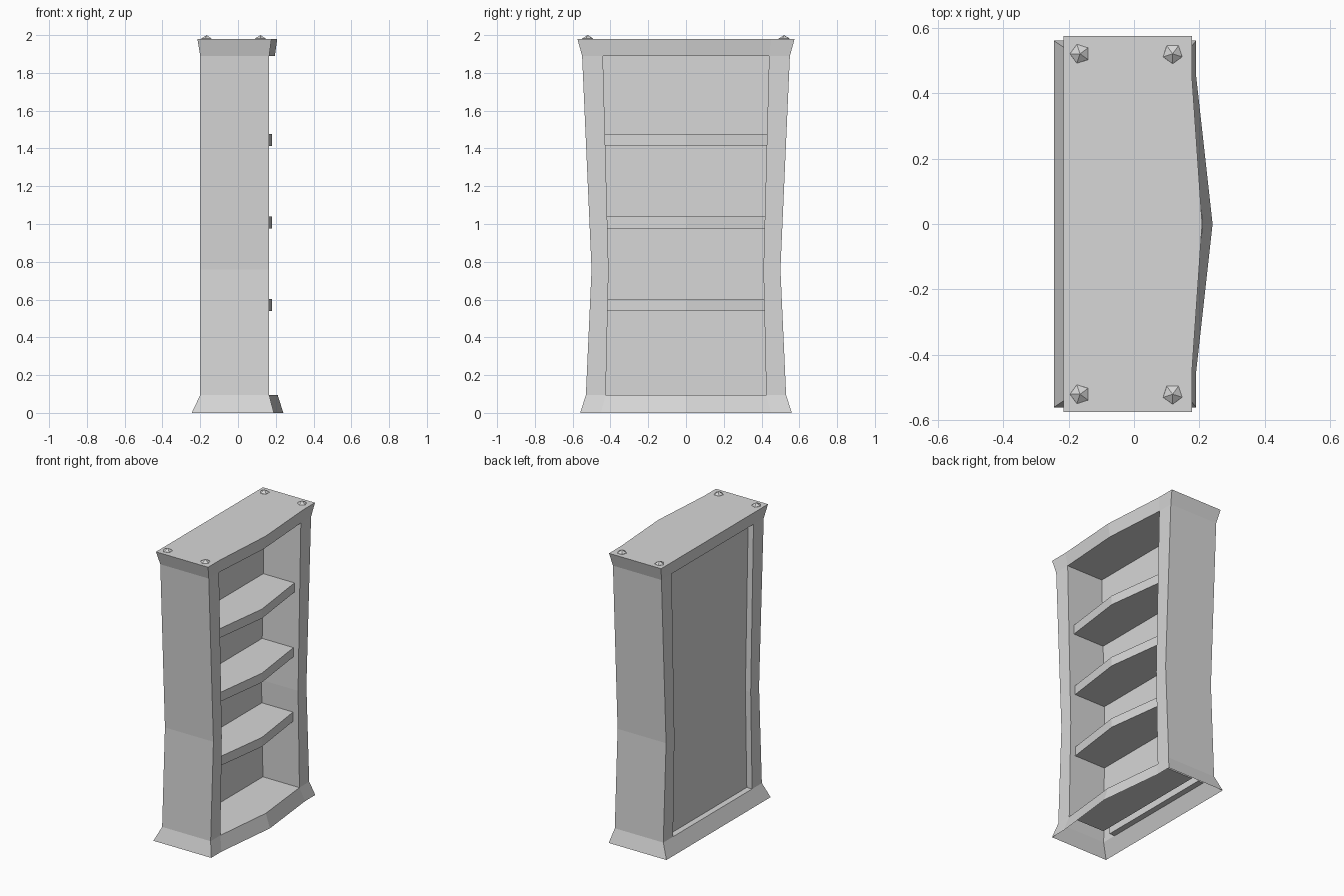
import bpy
import bmesh
from math import radians
from mathutils import Matrix

if "Cube" in bpy.data.objects:
    bpy.data.objects.remove(bpy.data.objects["Cube"], do_unlink=True)

GREY = 0.68
mat = bpy.data.materials.new("plain grey")
mat.use_nodes = True
mat.diffuse_color = (GREY, GREY, GREY, 1)
mat.node_tree.nodes["Principled BSDF"].inputs["Base Color"].default_value = (GREY, GREY, GREY, 1)

INSIDE_X, RECESS_X = -0.11, -0.16   # inner back wall and rear panel

# Cabinet outline per height: z, outer y, inner y, front x, bulged front x, back x
LEVELS = [
    (0.0, 0.56, 0.45, 0.19, 0.24, -0.245),
    (0.095, 0.53, 0.425, 0.165, 0.21, -0.2),
    (0.76, 0.50, 0.41, 0.165, 0.165, -0.2),
    (1.89, 0.55, 0.44, 0.165, 0.195, -0.2),
    (1.98, 0.575, 0.45, 0.177, 0.208, -0.215),
]


def finish(name, bm):
    bmesh.ops.remove_doubles(bm, verts=bm.verts, dist=0.0005)
    bmesh.ops.recalc_face_normals(bm, faces=bm.faces)
    mesh = bpy.data.meshes.new(name)
    bm.to_mesh(mesh)
    bm.free()
    mesh.materials.append(mat)
    obj = bpy.data.objects.new(name, mesh)
    bpy.context.collection.objects.link(obj)
    return obj


def face(bm, points):
    """Add a face and its mirror image across y = 0."""
    for side in (1, -1):
        bm.faces.new([bm.verts.new((x, side * y, z)) for x, y, z in points])


def corners(level):
    z, outer, inner, front, bulge, back = level
    return {
        "outer_front": (front, outer, z), "inner_front": (front, inner, z),
        "mid_front": (bulge, 0, z), "outer_back": (back, outer, z),
        "inner_back": (back, inner, z), "mid_back": (back, 0, z),
        "inside": (INSIDE_X, inner, z), "mid_inside": (INSIDE_X, 0, z),
        "recess": (RECESS_X, inner, z), "mid_recess": (RECESS_X, 0, z),
    }


# Cabinet: side walls, posts, plinth, lintel, open inside and rear recess
bm = bmesh.new()
rings = [corners(level) for level in LEVELS]
around = [("outer_front", "outer_back"), ("outer_front", "inner_front"),
          ("outer_back", "inner_back")]
closed = [("inner_front", "mid_front"), ("inner_back", "mid_back")]
opened = [("inner_front", "inside"), ("inside", "mid_inside"),
          ("inner_back", "recess"), ("recess", "mid_recess")]
for i, (low, high) in enumerate(zip(rings, rings[1:])):
    for a, b in around + (closed if i in (0, 3) else opened):
        face(bm, [low[a], low[b], high[b], high[a]])

# Floor, ceiling and the recess sill and head
for ring in (rings[1], rings[3]):
    face(bm, [ring[k] for k in ("inner_front", "mid_front", "mid_inside", "inside")])
    face(bm, [ring[k] for k in ("inner_back", "mid_back", "mid_recess", "recess")])

# Top panel
face(bm, [rings[4][k] for k in ("outer_front", "inner_front", "mid_front",
                                "mid_back", "inner_back", "outer_back")])
finish("cabinet", bm)


def inner_width(z):
    for a, b in zip(LEVELS[1:], LEVELS[2:]):
        if z <= b[0]:
            return a[2] + (b[2] - a[2]) * (z - a[0]) / (b[0] - a[0])


# Shelves with a pointed front edge
for name, z in (("lower_shelf", 0.54), ("middle_shelf", 0.977), ("upper_shelf", 1.413)):
    bm = bmesh.new()
    plans = []
    for h in (z, z + 0.063):
        w = inner_width(h)
        plans.append([(INSIDE_X, 0, h), (INSIDE_X, w, h), (0.125, w, h), (0.18, 0, h)])
    bottom, top = plans
    face(bm, bottom)
    face(bm, top)
    for i in range(3):
        face(bm, [bottom[i], bottom[i + 1], top[i + 1], top[i]])
    finish(name, bm)

# Faceted studs sunk into the top panel
R = 0.034
for x, end, turn in ((-0.165, "rear", 180), (0.118, "front", -90)):
    for side, word in ((1, "left"), (-1, "right")):
        bm = bmesh.new()
        place = Matrix.Translation((x, side * 0.52, 2 - R)) @ Matrix.Rotation(radians(turn), 4, "Z")
        bmesh.ops.create_icosphere(bm, subdivisions=1, radius=R, matrix=place)
        finish(f"{end}_{word}_stud", bm)
